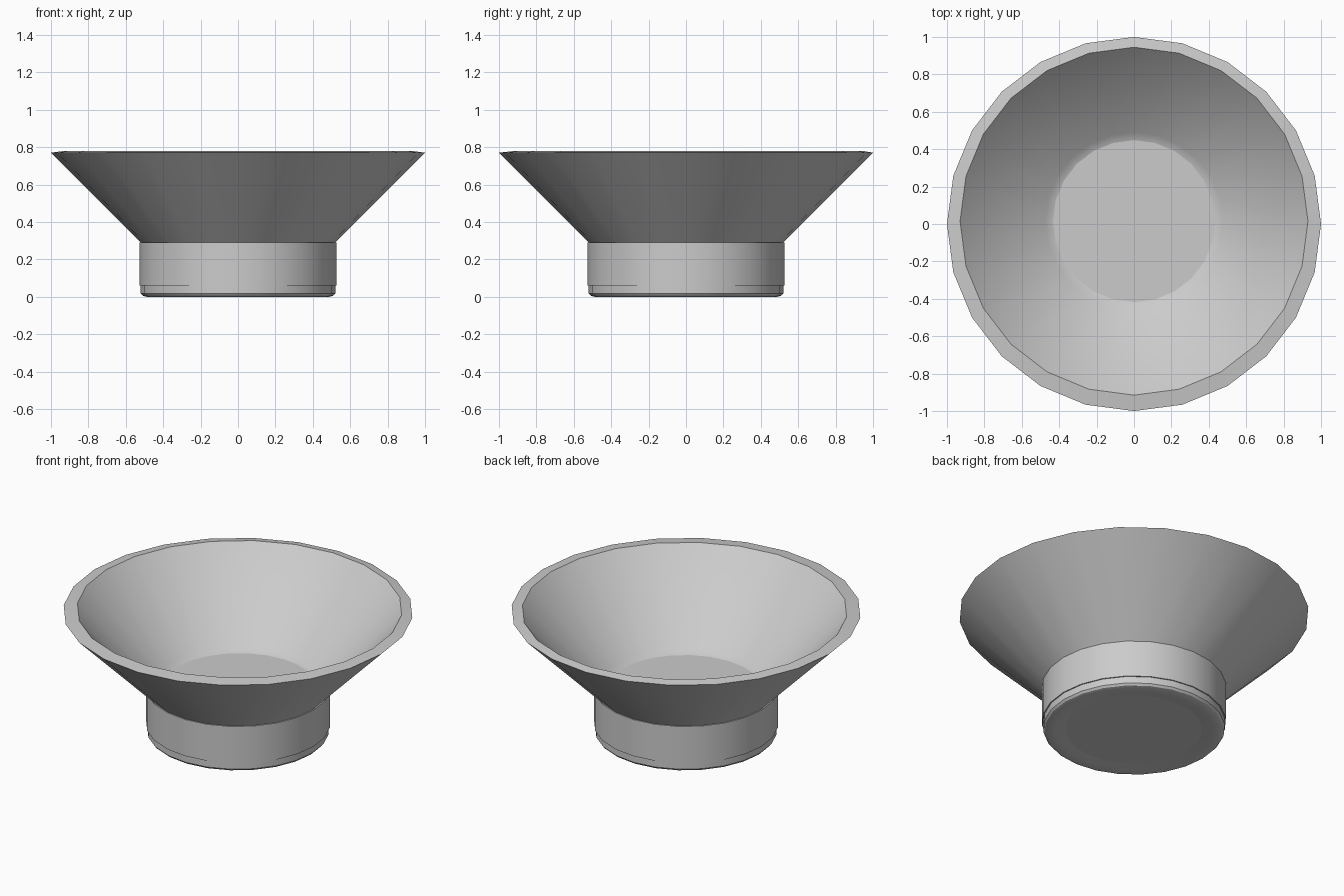
import bpy
import bmesh
import math

SIDES = 24
INNER_SHIFT = 0.015  # the hollow sits slightly off centre

cube = bpy.data.objects.get("Cube")
if cube:
    bpy.data.objects.remove(cube, do_unlink=True)

grey = bpy.data.materials.new("light_grey")
grey.use_nodes = True
grey.diffuse_color = (0.6, 0.6, 0.6, 1)
grey.node_tree.nodes["Principled BSDF"].inputs["Base Color"].default_value = (0.6, 0.6, 0.6, 1)


def finish(name, bm):
    """Turn a bmesh into a smooth shaded object with sharp edges kept."""
    mesh = bpy.data.meshes.new(name)
    bm.to_mesh(mesh)
    bm.free()
    mesh.materials.append(grey)
    obj = bpy.data.objects.new(name, mesh)
    bpy.context.collection.objects.link(obj)
    bpy.ops.object.select_all(action="DESELECT")
    obj.select_set(True)
    bpy.context.view_layer.objects.active = obj
    bpy.ops.object.shade_smooth_by_angle(angle=math.radians(30))
    return obj


def ring(bm, radius, z, shift=0.0):
    angles = [math.tau * i / SIDES for i in range(SIDES)]
    return [bm.verts.new((radius * math.cos(a), radius * math.sin(a) + shift, z))
            for a in angles]


def lathe(name, profile):
    """Join rings of (radius, height, y shift) into a turned surface."""
    bm = bmesh.new()
    rings = [ring(bm, *point) for point in profile]
    for low, high in zip(rings, rings[1:]):
        for i in range(SIDES):
            j = (i + 1) % SIDES
            bm.faces.new((low[i], low[j], high[j], high[i]))
    return finish(name, bm)


def disc(name, radius, z, shift=0.0, down=False):
    bm = bmesh.new()
    verts = ring(bm, radius, z, shift)
    bm.faces.new(verts[::-1] if down else verts)
    return finish(name, bm)


# Flared bowl: outer wall, sloping rim, inner wall, fillet at the floor
lathe("bowl", [
    (0.52, 0.29, 0),
    (1.0, 0.77, 0),
    (0.93, 0.78, INNER_SHIFT),
    (0.475, 0.315, INNER_SHIFT),
    (0.433, 0.30, INNER_SHIFT),
])
disc("bowl_floor", 0.433, 0.30, INNER_SHIFT)

# Round foot with a rounded lower edge and a slight step in its wall
lathe("foot", [
    (0.39, 0.01, 0),
    (0.45, 0.003, 0),
    (0.49, 0.0, 0),
    (0.51, 0.006, 0),
    (0.52, 0.018, 0),
    (0.52, 0.06, 0),
    (0.527, 0.06, 0),
    (0.527, 0.29, 0),
    (0.51, 0.29, 0),
])
disc("foot_underside", 0.39, 0.01, down=True)
